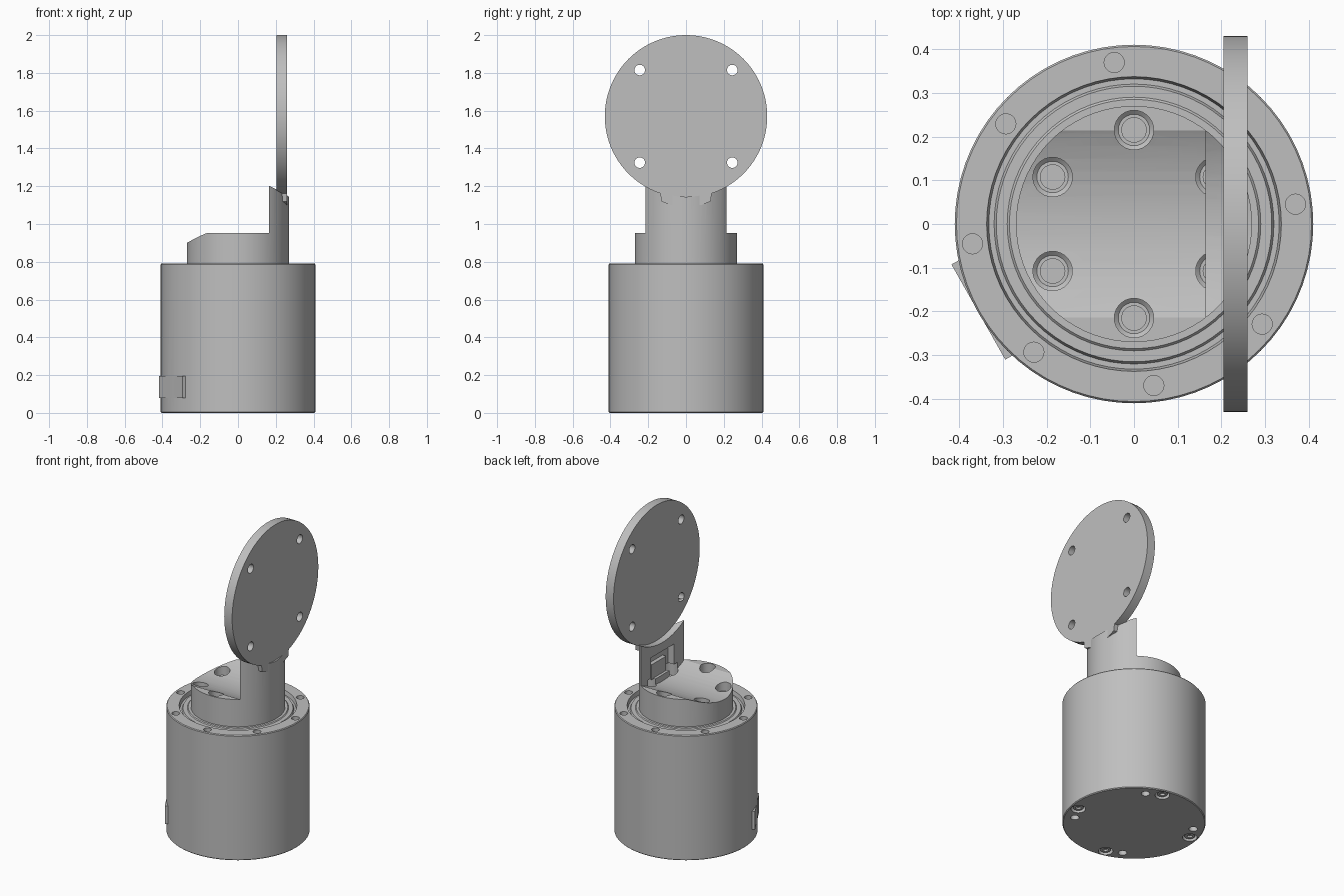
import bpy, bmesh
from math import radians, sin, cos, pi
from mathutils import Matrix, Vector

if "Cube" in bpy.data.objects:
    bpy.data.objects.remove(bpy.data.objects["Cube"])

grey = bpy.data.materials.new("machined grey")
grey.use_nodes = True
GREY = (0.52, 0.52, 0.52, 1)
grey.diffuse_color = GREY
grey.node_tree.nodes["Principled BSDF"].inputs["Base Color"].default_value = GREY

ALONG_X = Matrix.Rotation(pi / 2, 4, 'Y')


def finish(bm, name):
    bmesh.ops.recalc_face_normals(bm, faces=bm.faces)
    mesh = bpy.data.meshes.new(name)
    bm.to_mesh(mesh)
    bm.free()
    mesh.materials.append(grey)
    obj = bpy.data.objects.new(name, mesh)
    bpy.context.collection.objects.link(obj)
    return obj


def lathe(name, profile, steps=64, place=Matrix()):
    """Spin a (radius, height) profile that starts and ends on the axis."""
    bm = bmesh.new()
    verts = [bm.verts.new((r, 0, z)) for r, z in profile]
    edges = [bm.edges.new(pair) for pair in zip(verts, verts[1:])]
    bmesh.ops.spin(bm, geom=verts + edges, cent=(0, 0, 0), axis=(0, 0, 1),
                   angle=2 * pi, steps=steps)
    bmesh.ops.remove_doubles(bm, verts=bm.verts, dist=1e-5)
    bm.transform(place)
    return finish(bm, name)


def rod(name, radius, low, high, steps=64, place=Matrix()):
    return lathe(name, [(0, low), (radius, low), (radius, high), (0, high)], steps, place)


def box(name, low, high, place=Matrix()):
    low, high = Vector(low), Vector(high)
    bm = bmesh.new()
    bmesh.ops.create_cube(bm, size=1)
    bm.transform(place @ Matrix.Translation((low + high) / 2)
                 @ Matrix.Diagonal((*(high - low), 1)))
    return finish(bm, name)


def combine(target, tool, operation='DIFFERENCE'):
    mod = target.modifiers.new("boolean", 'BOOLEAN')
    mod.operation, mod.solver, mod.object = operation, 'EXACT', tool
    bpy.context.view_layer.objects.active = target
    bpy.ops.object.modifier_apply(modifier=mod.name)
    bpy.data.objects.remove(tool)


def polar(radius, degrees, z=0):
    a = radians(degrees)
    return Matrix.Translation((radius * cos(a), radius * sin(a), z))


# Base housing with a stepped seal groove round the hub
base = lathe("base_housing", [
    (0, 0), (0.405, 0), (0.41, 0.005), (0.41, 0.785), (0.406, 0.79),
    (0.337, 0.79), (0.332, 0.765), (0.32, 0.765), (0.315, 0.775),
    (0.29, 0.775), (0.285, 0.78), (0, 0.78)], 72)

# Threaded holes in the top rim
for i in range(8):
    combine(base, rod("cutter", 0.023, 0.74, 0.85, 20, polar(0.372, 7 + 45 * i)))

# Underside: bolt recesses and plain holes
for i in range(4):
    combine(base, lathe("cutter", [(0, -0.05), (0.042, -0.05), (0.042, 0.03),
                                   (0, 0.03)], 24, polar(0.358, -13 + 90 * i)))
    lathe("base_bolt", [(0, 0.02), (0.015, 0.02), (0.015, 0.008), (0.03, 0.008),
                        (0.03, 0.035), (0, 0.035)], 24, polar(0.358, -13 + 90 * i))
    combine(base, rod("cutter", 0.025, -0.05, 0.06, 20, polar(0.345, -29 + 90 * i)))

# Connector port on the side of the base
port = Matrix.Rotation(radians(209.5), 4, 'Z')
combine(base, box("port_frame", (0.3, -0.125, 0.08), (0.409, 0.125, 0.195), port), 'UNION')
combine(base, box("cutter", (0.34, -0.105, 0.095), (0.5, 0.105, 0.18), port))
socket = box("port_socket", (0.33, -0.05, 0.11), (0.395, 0.06, 0.165), port)
combine(socket, box("cutter", (0.36, -0.04, 0.12), (0.5, 0.04, 0.155), port))
box("port_tongue", (0.35, -0.03, 0.132), (0.385, 0.03, 0.144), port)
box("port_bar", (0.33, 0.08, 0.095), (0.39, 0.09, 0.18), port)

# Hub and upright arm, cut from one round blank
arm = rod("hub_and_arm", 0.27, 0.76, 1.26, 72)
combine(arm, box("cutter", (-0.5, -0.5, 0.952), (0.163, 0.5, 1.5)))
combine(arm, rod("cutter", 0.466, -0.5, 0.663, 96,
                 Matrix.Translation((-0.5, 0, 1.366)) @ ALONG_X))
combine(arm, rod("cutter", 0.426, -0.2, 0.6, 96,
                 Matrix.Translation((0, 0, 1.57)) @ ALONG_X))

# Counterbored bolt holes in the hub
for i in range(6):
    combine(arm, lathe("cutter", [(0, 0.81), (0.028, 0.81), (0.028, 0.86), (0.036, 0.86),
                                  (0.045, 0.868), (0.045, 0.96), (0, 0.96)],
                       28, polar(0.215, 30 + 60 * i)))

# Pocket in the inner face of the arm, with a raised block
combine(arm, box("cutter", (0.1, -0.115, 0.94), (0.205, 0.115, 1.09)))
box("pocket_block", (0.18, -0.06, 0.935), (0.21, 0.085, 1.03))

# Mounting disc with a tab gripping the arm
disc = rod("mounting_disc", 0.43, 0.205, 0.26, 96,
           Matrix.Translation((0, 0, 1.57)) @ ALONG_X)
bm = bmesh.new()
half = [(0.08, 1.1), (0.13, 1.12), (0.14, 1.19)]
outline = half + [(-y, z) for y, z in reversed(half)]
face = bm.faces.new([bm.verts.new((0.21, y, z)) for y, z in outline])
moved = bmesh.ops.extrude_face_region(bm, geom=[face])["geom"]
bmesh.ops.translate(bm, vec=(0.05, 0, 0),
                    verts=[v for v in moved if isinstance(v, bmesh.types.BMVert)])
combine(disc, finish(bm, "disc_tab"), 'UNION')
for y in (-0.245, 0.245):
    for z in (-0.245, 0.245):
        combine(disc, rod("cutter", 0.028, 0.1, 0.4, 24,
                          Matrix.Translation((0, y, 1.57 + z)) @ ALONG_X))

# Smooth round walls, keep machined edges crisp
for obj in bpy.context.view_layer.objects:
    if obj.type == 'MESH' and grey.name in obj.data.materials:
        bpy.ops.object.select_all(action='DESELECT')
        obj.select_set(True)
        bpy.context.view_layer.objects.active = obj
        bpy.ops.object.shade_smooth_by_angle(angle=radians(25))
